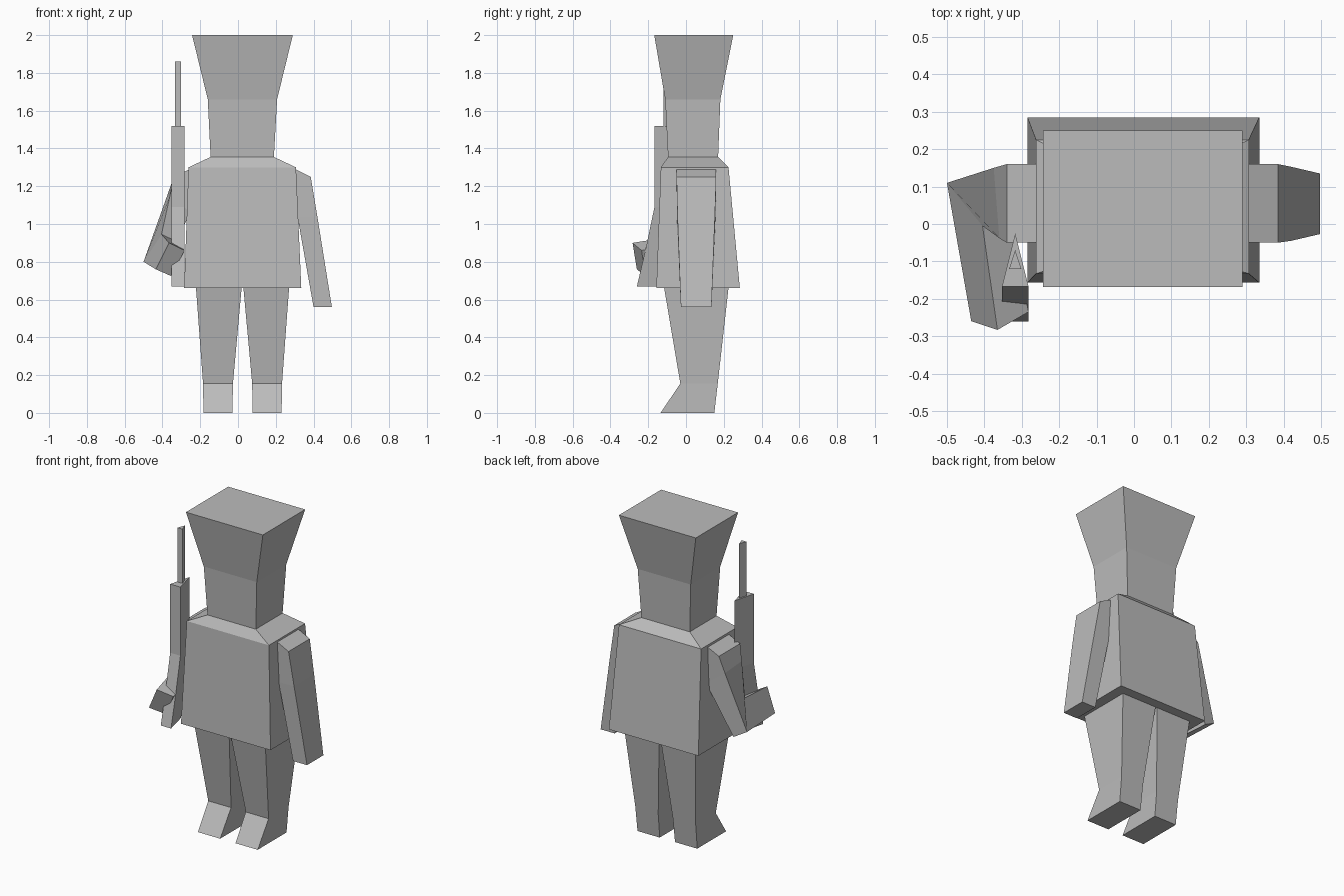
import bpy, bmesh

grey = bpy.data.materials.new("plain grey")
grey.diffuse_color = (0.5, 0.5, 0.5, 1)


def loft(name, rings):
    """Skin a closed solid through matching rings of points."""
    bm = bmesh.new()
    vs = [[bm.verts.new(p) for p in r] for r in rings]
    n = len(vs[0])
    for a, b in zip(vs, vs[1:]):
        for i in range(n):
            j = (i + 1) % n
            bm.faces.new((a[i], a[j], b[j], b[i]))
    bm.faces.new(vs[0][::-1])
    bm.faces.new(vs[-1])
    bmesh.ops.recalc_face_normals(bm, faces=bm.faces)
    me = bpy.data.meshes.new(name)
    bm.to_mesh(me)
    bm.free()
    me.materials.append(grey)
    ob = bpy.data.objects.new(name, me)
    bpy.context.collection.objects.link(ob)
    return ob


def rect(z, x0, x1, y0, y1):
    return [(x0, y0, z), (x1, y0, z), (x1, y1, z), (x0, y1, z)]


def tri(z, x0, x1, front, back):
    return [(x0, front, z), (x1, front, z), ((x0 + x1) / 2, back, z)]


# coat with sloped shoulders
loft("coat", [rect(0.66, -0.285, 0.335, -0.157, 0.285),
              rect(1.30, -0.262, 0.307, -0.133, 0.225),
              rect(1.355, -0.145, 0.19, -0.095, 0.17)])

# head and tall flared hat
loft("head_and_hat", [rect(1.355, -0.145, 0.19, -0.095, 0.17),
                      rect(1.66, -0.16, 0.207, -0.11, 0.182),
                      rect(2.0, -0.243, 0.29, -0.168, 0.25)])

# legs with pointed feet, mirrored about the body centre
C = 0.024
for side, s in (("left", -1), ("right", 1)):
    loft(side + "_leg", [
        rect(0.0, C + s * 0.053, C + s * 0.207, -0.135, 0.15),
        rect(0.155, C + s * 0.051, C + s * 0.209, -0.03, 0.168),
        rect(0.67, C + s * 0.004, C + s * 0.247, -0.117, 0.226)])

# straight arm: shoulder, upper bend, hand
loft("straight_arm", [
    [(0.305, -0.05, 1.29), (0.385, -0.05, 1.25),
     (0.385, 0.16, 1.25), (0.305, 0.16, 1.29)],
    [(0.315, -0.048, 1.04), (0.42, -0.045, 1.04),
     (0.42, 0.153, 1.04), (0.315, 0.156, 1.04)],
    rect(0.56, 0.40, 0.497, -0.027, 0.135)])

# bent arm: shoulder, elbow, fist
loft("bent_arm", [
    [(-0.255, -0.05, 1.29), (-0.34, -0.05, 1.25),
     (-0.34, 0.16, 1.25), (-0.255, 0.16, 1.29)],
    [(-0.25, -0.05, 1.06), (-0.36, -0.038, 1.15),
     (-0.375, 0.15, 1.15), (-0.25, 0.16, 1.06)],
    [(-0.33, 0.005, 0.91), (-0.405, -0.005, 0.945),
     (-0.50, 0.11, 0.80), (-0.42, 0.13, 0.755)],
    [(-0.282, -0.235, 0.86), (-0.365, -0.283, 0.90),
     (-0.435, -0.26, 0.76), (-0.355, -0.215, 0.725)]])

# rifle: angled stock and wooden body, then barrel
loft("rifle_stock", [tri(0.67, -0.353, -0.282, -0.26, -0.11),
                     tri(0.87, -0.353, -0.282, -0.213, -0.07),
                     tri(1.09, -0.353, -0.282, -0.167, -0.025),
                     tri(1.52, -0.353, -0.282, -0.167, -0.025)])
loft("rifle_barrel", [tri(1.51, -0.334, -0.301, -0.12, -0.07),
                      tri(1.86, -0.334, -0.301, -0.12, -0.07)])
